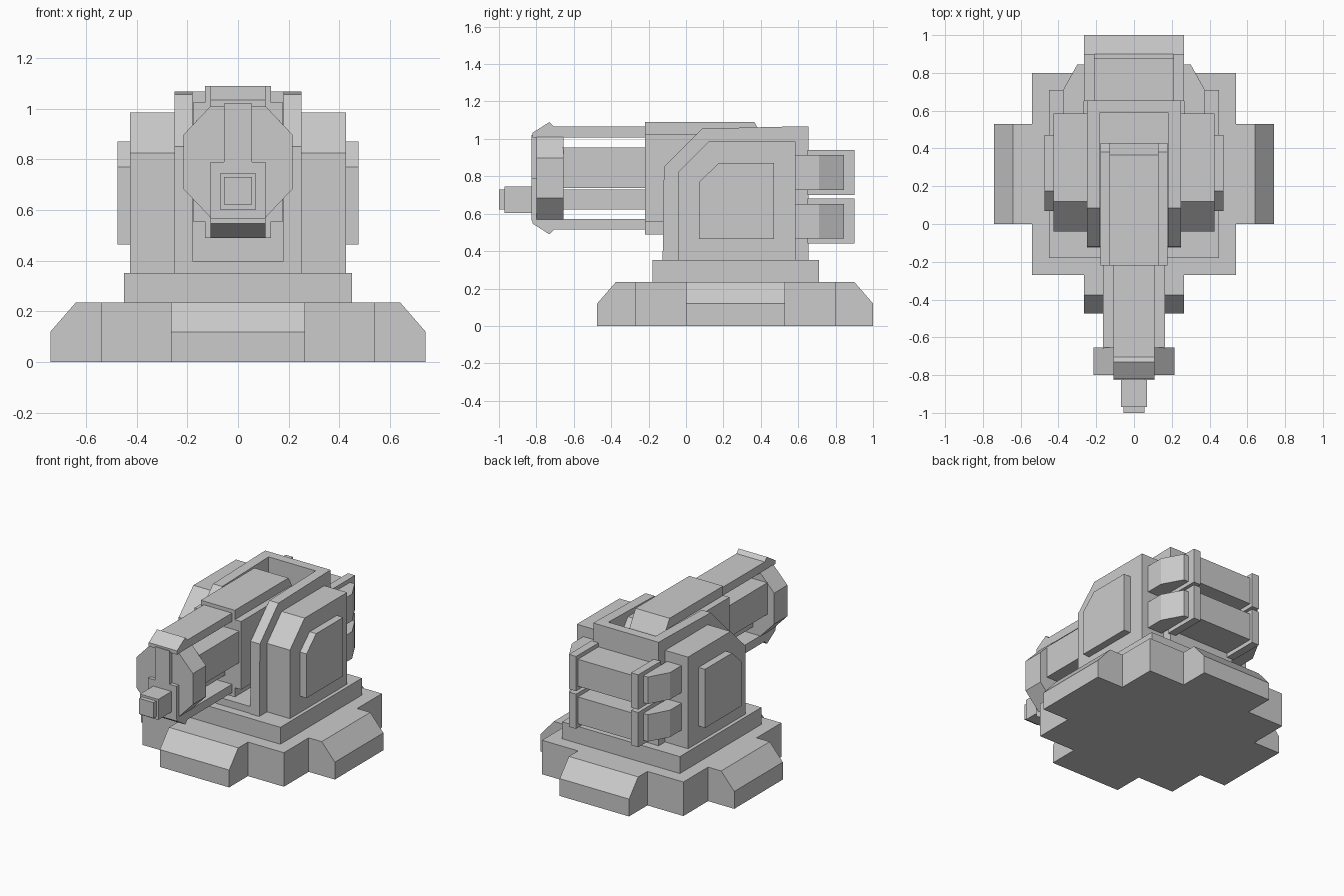
import bpy, bmesh
from mathutils import Vector

if "Cube" in bpy.data.objects:
    bpy.data.objects.remove(bpy.data.objects["Cube"])


def finish(name, bm):
    bmesh.ops.recalc_face_normals(bm, faces=bm.faces[:])
    me = bpy.data.meshes.new(name)
    bm.to_mesh(me)
    bm.free()
    ob = bpy.data.objects.new(name, me)
    bpy.context.collection.objects.link(ob)
    return ob


def prism(name, pts, axis, a, b, mirror=False):
    """Extrude a 2D profile along an axis from a to b (profile keeps xyz order)."""
    place = {'x': lambda p, t: (t, p[0], p[1]),
             'y': lambda p, t: (p[0], t, p[1]),
             'z': lambda p, t: (p[0], p[1], t)}[axis]
    bm = bmesh.new()
    face = bm.faces.new([bm.verts.new(place(p, a)) for p in pts])
    ext = bmesh.ops.extrude_face_region(bm, geom=[face])
    verts = [v for v in ext['geom'] if isinstance(v, bmesh.types.BMVert)]
    bmesh.ops.translate(bm, verts=verts, vec=Vector(place((0, 0), b - a)))
    ob = finish(name, bm)
    if mirror:
        ob.modifiers.new("mirror", 'MIRROR')
    return ob


def box(name, x, y, z, mirror=False):
    pts = [(x[0], y[0]), (x[1], y[0]), (x[1], y[1]), (x[0], y[1])]
    return prism(name, pts, 'z', z[0], z[1], mirror)


# Stepped base with chamfered feet on all four sides
box("base_block", (-.54, .54), (-.27, .80), (0, .235))
prism("base_side_feet", [(-.74, 0), (.74, 0), (.74, .12), (.64, .235), (-.64, .235), (-.74, .12)],
      'y', 0, .53)
prism("base_end_feet", [(-.475, 0), (1, 0), (1, .12), (.9, .235), (-.375, .235), (-.475, .12)],
      'x', -.265, .265)
box("base_upper_step", (-.45, .45), (-.18, .71), (.235, .352))

# Cradle: side plates, floor and rear wall
prism("cradle_plate", [(-.125, .35), (-.118, .85), (.085, 1.055), (.6, 1.067), (.655, 1.067), (.655, .35)],
      'x', .18, .25, True)
box("cradle_floor", (-.18, .18), (-.12, .6), (.35, .4))
box("cradle_rear_wall", (-.18, .18), (.59, .655), (.35, 1.067))

# Side pods and their raised panels
prism("side_pod", [(-.04, .35), (-.04, .825), (.12, .985), (.585, .985), (.585, .35)],
      'x', .25, .425, True)
prism("side_panel", [(.07, .465), (.07, .77), (.175, .87), (.47, .87), (.47, .465)],
      'x', .425, .475, True)

# Rear ammunition boxes with ribs and angled feeds
for level, z in (("lower", .44), ("upper", .70)):
    box(level + "_ammo_box", (-.21, .21), (.65, .88), (z + .027, z + .213))
    box(level + "_ammo_rib", (.21, .265), (.65, .90), (z, z + .24), True)
    prism(level + "_ammo_feed", [(.265, .58), (.265, .845), (.30, .845), (.375, .71), (.375, .58)],
          'z', z + .027, z + .213, True)

# Gun housing: wide body with a narrower spine above and below
prism("gun_body", [(-.22, .555), (-.22, 1.025), (.38, 1.025), (.43, .96), (.43, .555)],
      'x', -.178, .178)
prism("gun_spine", [(-.22, .49), (-.22, 1.09), (.365, 1.09), (.43, .98), (.43, .49)],
      'x', -.13, .13)

# Barrel shroud, lower barrel and the two guide rails
box("barrel_shroud", (-.163, .163), (-.66, -.22), (.737, .955))
box("barrel", (-.055, .055), (-1.0, -.22), (.622, .73))
rail = [(-.22, .217), (-.22, .275), (-.705, .275), (-.73, .30), (-.82, .243), (-.82, .217)]
for level, s in (("upper", 1), ("lower", -1)):
    prism(level + "_rail", [(y, .79 + s * z) for y, z in rail], 'x', -.108, .108)

# Octagonal muzzle collar, face plates and muzzle brake
half = [(.108, .22), (.215, .107), (.215, -.107), (.108, -.22)]
octagon = half + [(-x, z) for x, z in reversed(half)]
prism("muzzle_collar", [(x, .79 + z) for x, z in octagon], 'y', -.80, -.655)
prism("muzzle_face_plate", [(-.108, .565), (.108, .565), (.108, .79), (.055, .79), (.055, 1.02),
                            (-.055, 1.02), (-.055, .79), (-.108, .79)], 'y', -.826, -.79)
box("muzzle_brake", (-.07, .07), (-.97, -.82), (.603, .745))
